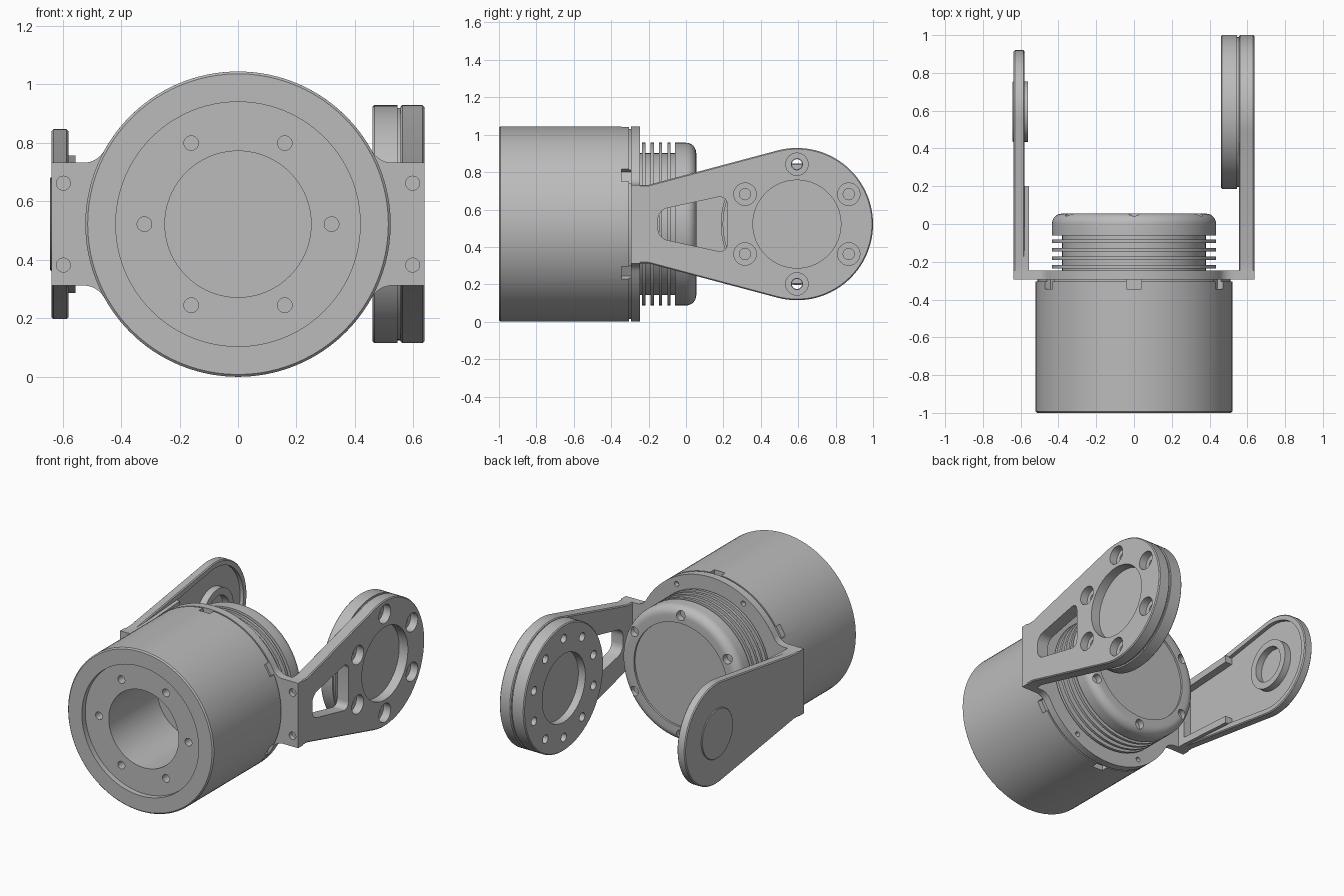
import bpy, bmesh
from math import sin, cos, pi, radians, atan2, acos, hypot
from mathutils import Matrix, Vector

cube = bpy.data.objects.get("Cube")
if cube:
    bpy.data.objects.remove(cube)

ZC = 0.522            # height of the motor axis
R = 0.522             # housing radius
FRONT, BACK = -0.295, -0.245   # flange thickness range

metal = bpy.data.materials.new("machined grey")
metal.use_nodes = True
GREY = (0.5, 0.5, 0.5, 1)
metal.diffuse_color = GREY
metal.node_tree.nodes["Principled BSDF"].inputs["Base Color"].default_value = GREY


def make(name, bm):
    bmesh.ops.recalc_face_normals(bm, faces=bm.faces)
    mesh = bpy.data.meshes.new(name)
    bm.to_mesh(mesh)
    bm.free()
    obj = bpy.data.objects.new(name, mesh)
    bpy.context.collection.objects.link(obj)
    mesh.materials.append(metal)
    return obj


def revolve(name, profile, axis="Y", center=(0, 0), steps=96):
    """Spin (along, radius) points about an axis; center is (y, z offset)."""
    bm = bmesh.new()
    put = (lambda a, r: (r, a, 0)) if axis == "Y" else (lambda a, r: (a, r, 0))
    vs = [bm.verts.new(put(a, r)) for a, r in profile]
    es = [bm.edges.new(pair) for pair in zip(vs, vs[1:])]
    spin_axis = (0, 1, 0) if axis == "Y" else (1, 0, 0)
    bmesh.ops.spin(bm, geom=vs + es, cent=(0, 0, 0), axis=spin_axis,
                   angle=2 * pi, steps=steps)
    bmesh.ops.remove_doubles(bm, verts=bm.verts, dist=0.0001)
    bmesh.ops.translate(bm, verts=bm.verts, vec=(0, center[0], ZC + center[1]))
    return make(name, bm)


def prism(name, outline, axis, lo, hi, bevel=0, corner=0):
    """Extrude an outline: (y, z) along X or (x, z) along Y."""
    bm = bmesh.new()
    if axis == "X":
        vs = [bm.verts.new((lo, u, ZC + v)) for u, v in outline]
        vec = Vector((hi - lo, 0, 0))
    else:
        vs = [bm.verts.new((u, lo, ZC + v)) for u, v in outline]
        vec = Vector((0, hi - lo, 0))
    base = bm.faces.new(vs)
    out = bmesh.ops.extrude_face_region(bm, geom=[base])
    bmesh.ops.translate(bm, vec=vec, verts=[g for g in out["geom"]
                                            if isinstance(g, bmesh.types.BMVert)])
    bmesh.ops.recalc_face_normals(bm, faces=bm.faces)
    along = vec.normalized()

    def edges(want_along):
        return [e for e in bm.edges if want_along ==
                (abs((e.verts[1].co - e.verts[0].co).normalized().dot(along)) > 0.9)]
    if corner:
        bmesh.ops.bevel(bm, geom=edges(True), offset=corner, segments=6,
                        affect="EDGES", profile=0.5)
    if bevel:
        bmesh.ops.bevel(bm, geom=edges(False), offset=bevel, segments=1,
                        affect="EDGES", profile=0.5)
    return make(name, bm)


def pins(axis, spots, radius, lo, hi):
    """Round drill cutters; spots are (y, z) for X and (x, z) for Y."""
    bm = bmesh.new()
    mid = (lo + hi) / 2
    for u, v in spots:
        if axis == "X":
            m = Matrix.Translation((mid, u, ZC + v)) @ Matrix.Rotation(pi / 2, 4, "Y")
        else:
            m = Matrix.Translation((u, mid, ZC + v)) @ Matrix.Rotation(pi / 2, 4, "X")
        bmesh.ops.create_cone(bm, cap_ends=True, segments=24, radius1=radius,
                              radius2=radius, depth=hi - lo, matrix=m)
    return make("cutter", bm)


def cut(obj, cutter):
    mod = obj.modifiers.new("cut", "BOOLEAN")
    mod.operation, mod.solver, mod.object = "DIFFERENCE", "EXACT", cutter
    bpy.context.view_layer.objects.active = obj
    bpy.ops.object.modifier_apply(modifier=mod.name)
    bpy.data.objects.remove(cutter)


def ring(count, radius, start=0, center=0):
    return [(center + radius * cos(radians(start) + 2 * pi * i / count),
             radius * sin(radians(start) + 2 * pi * i / count)) for i in range(count)]


def arc(cx, cy, r, a0, a1, n):
    return [(cx + r * cos(a0 + (a1 - a0) * i / n),
             cy + r * sin(a0 + (a1 - a0) * i / n)) for i in range(n + 1)]


def arm_outline(yc, r, half, y0, y1=-0.2):
    """Straight root that widens tangentially into a round end."""
    t = atan2(half, y1 - yc) - acos(r / hypot(y1 - yc, half))
    return [(y0, -half), (y1, -half)] + arc(yc, 0, r, -t, t, 56) + [(y1, half), (y0, half)]


# Main housing: open front bore, recessed face, thin seam at the rear
housing = revolve("housing", [
    (-0.47, 0), (-0.47, 0.25), (-0.965, 0.25), (-0.965, 0.418), (-1, 0.418),
    (-1, R - 0.008), (-0.992, R), (-0.304, R), (-0.304, R - 0.012),
    (FRONT, R - 0.012), (FRONT, 0)])
cut(housing, pins("Y", ring(6, 0.32), 0.025, -0.98, -0.9))
bm = bmesh.new()
for i in range(6):
    place = (Matrix.Translation((0, -0.31, ZC)) @ Matrix.Rotation(radians(30 + 60 * i), 4, "Y")
             @ Matrix.Translation((R, 0, 0)) @ Matrix.Diagonal((0.07, 0.07, 0.078, 1)))
    bmesh.ops.create_cube(bm, size=1, matrix=place)
cut(housing, make("cutter", bm))

# Flange: disc with two filleted ears
F = 0.08
fx = ((R + F) ** 2 - (0.21 + F) ** 2) ** 0.5
tan_a = atan2(0.21 + F, fx)
quarter = ([(0.637, 0.21)] + arc(fx, 0.21 + F, F, 1.5 * pi, pi + tan_a, 8)
           + arc(0, 0, R, tan_a, pi / 2, 24)[1:])
upper = quarter + [(-x, z) for x, z in reversed(quarter[:-1])]
outline = upper + [(-x, -z) for x, z in upper]
flange = prism("flange", outline, "Y", FRONT, BACK)
ear_spots = [(sx * 0.597, sz * 0.14) for sx in (-1, 1) for sz in (-1, 1)]
cut(flange, pins("Y", ear_spots, 0.024, -0.32, -0.265))
cut(flange, pins("Y", ring(6, 0.478), 0.016, -0.275, -0.2))

# Finned motor body with rounded end cap
profile = [(-0.26, 0), (-0.26, 0.38)]
for i in range(4):
    y = -0.235 + 0.045 * i
    profile += [(y, 0.38), (y, 0.435), (y + 0.018, 0.435), (y + 0.018, 0.38)]
profile += [(-0.06, 0.38), (-0.06, 0.435)]
profile += arc(0, 0.38, 0.055, pi / 2, 0, 8)
profile += [(0.055, 0.335), (0.042, 0.335), (0.042, 0)]
motor = revolve("motor_body", profile)
cut(motor, pins("Y", ring(6, 0.385, 30), 0.03, 0.015, 0.1))

# Drive arm with window, counterbored bolts and round pocket
YR = 0.593
drive_arm = prism("drive_arm", arm_outline(YR, 0.407, 0.21, -0.255), "X", 0.556, 0.637, 0.006)
window = [(-0.15, -0.075), (0.22, -0.155), (0.22, 0.155), (-0.15, 0.075)]
cut(drive_arm, prism("cutter", window, "X", 0.5, 0.7, corner=0.05))
bolts = ring(6, 0.32, 30, YR)
cut(drive_arm, pins("X", bolts, 0.06, 0.585, 0.7))
cut(drive_arm, pins("X", bolts, 0.03, 0.5, 0.7))
cut(drive_arm, revolve("cutter", [(0.575, 0), (0.575, 0.235), (0.7, 0.235), (0.7, 0)],
                       "X", (YR, 0)))

# Output disc on the inner side of the drive arm
output_disc = revolve("output_disc", [
    (0.51, 0), (0.51, 0.22), (0.46, 0.22), (0.46, 0.401), (0.466, 0.407),
    (0.546, 0.407), (0.546, 0.397), (0.557, 0.397), (0.557, 0)], "X", (YR, 0))
cut(output_disc, pins("X", ring(10, 0.32, 18, YR), 0.027, 0.4, 0.6))

# Idler arm: thin plate, inner pocket, thicker root
YL = 0.595
idler_arm = prism("idler_arm", arm_outline(YL, 0.325, 0.21, -0.255), "X", -0.637, -0.58, 0.006)
pocket = arm_outline(YL, 0.29, 0.17, -0.21, -0.19)
cut(idler_arm, prism("cutter", pocket, "X", -0.605, -0.5))
root = [(-0.255, -0.21), (-0.2, -0.21), (0.2, -0.235), (0.2, 0.235), (-0.2, 0.21), (-0.255, 0.21)]
idler_root = prism("idler_root", root, "X", -0.62, -0.556)
slot = [(-0.19, -0.165), (0.3, -0.195), (0.3, 0.195), (-0.19, 0.165)]
cut(idler_root, prism("cutter", slot, "X", -0.7, -0.5))

# Bearing boss through the idler arm
idler_boss = revolve("idler_boss", [
    (-0.643, 0), (-0.643, 0.156), (-0.639, 0.16), (-0.56, 0.16), (-0.56, 0.115),
    (-0.615, 0.115), (-0.615, 0)], "X", (YL, 0), 64)

# Smooth curved walls, keep machined edges sharp
for obj in (housing, flange, motor, drive_arm, output_disc, idler_arm, idler_root, idler_boss):
    bpy.ops.object.select_all(action="DESELECT")
    obj.select_set(True)
    bpy.context.view_layer.objects.active = obj
    bpy.ops.object.shade_smooth_by_angle(angle=radians(30))
